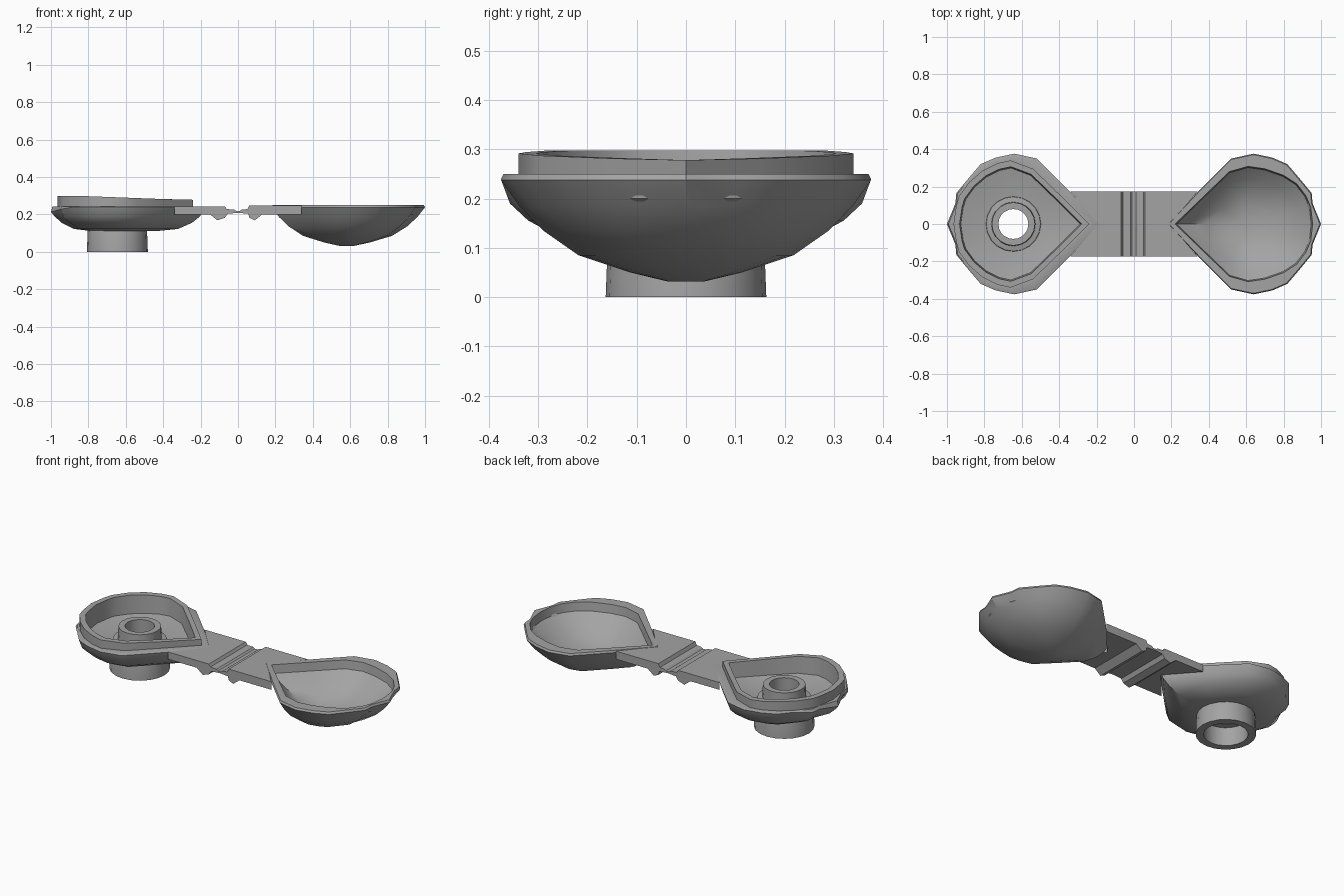
import bpy, bmesh, math
from mathutils import Vector

cube = bpy.data.objects.get("Cube")
if cube:
    bpy.data.objects.remove(cube, do_unlink=True)

grey = bpy.data.materials.new("plain_grey")
grey.use_nodes = True
colour = (0.37, 0.37, 0.37, 1)
grey.diffuse_color = colour
grey.node_tree.nodes["Principled BSDF"].inputs["Base Color"].default_value = colour


def finish(name, bm, angle):
    bmesh.ops.recalc_face_normals(bm, faces=bm.faces)
    mesh = bpy.data.meshes.new(name)
    bm.to_mesh(mesh)
    bm.free()
    mesh.materials.append(grey)
    obj = bpy.data.objects.new(name, mesh)
    bpy.context.collection.objects.link(obj)
    bpy.ops.object.select_all(action="DESELECT")
    obj.select_set(True)
    bpy.context.view_layer.objects.active = obj
    bpy.ops.object.shade_smooth_by_angle(angle=math.radians(angle))
    return obj


def loft(name, rings, closed=False, caps=False, angle=35):
    """Skin a stack of rings that share one point count."""
    bm = bmesh.new()
    loops = [[bm.verts.new(p) for p in ring] for ring in rings]
    pairs = list(zip(loops, loops[1:]))
    if closed:
        pairs.append((loops[-1], loops[0]))
    for a, b in pairs:
        n = len(a)
        for i in range(n):
            j = (i + 1) % n
            bm.faces.new((a[i], a[j], b[j], b[i]))
    if caps:
        bm.faces.new(loops[0])
        bm.faces.new(loops[-1])
    return finish(name, bm, angle)


def full(half):
    """Mirror half a teardrop outline across y = 0."""
    return half + [(x, -y) for x, y in reversed(half[1:-1])]


def ring(outline, scale, height, side, centre):
    pts = []
    for x, y in outline:
        px = centre + (x - centre) * scale
        z = height(px) if callable(height) else height
        pts.append(Vector((side * px, y * scale, z)))
    return pts


# Teardrop outlines, written for the +x end
outer = full([(.18, 0), (.34, .17), (.52, .35), (.64, .376), (.74, .355),
              (.82, .32), (.88, .25), (.95, .165), (.955, .11), (1, 0)])
cavity = full([(.22, 0), (.37, .145), (.51, .28), (.61, .308), (.70, .295),
               (.80, .26), (.87, .215), (.92, .15), (.945, .09), (.955, 0)])
lip = full([(.24, 0), (.39, .15), (.54, .295), (.66, .34), (.73, .325),
            (.81, .285), (.88, .225), (.935, .15), (.95, .10), (.965, 0)])

# Deep bowl on the +x end
bowl_out = [(.1, .032), (.3, .05), (.58, .085), (.77, .135), (.9, .185),
            (1, .238), (.985, .25)]
bowl_in = [(1, .25), (.98, .2), (.8, .15), (.55, .1), (.3, .075), (.1, .068)]
loft("bowl_shell",
     [ring(outer, s, z, 1, .58) for s, z in bowl_out] +
     [ring(cavity, s, z, 1, .58) for s, z in bowl_in], caps=True)


# Shallow shell with a raised lip on the -x end
def rim(x):
    return .24 - max(0, x - .9) * .27


def lip_top(x):
    return min(.298, .278 + max(0, x - .3) * .038)


HUB = .645


def hub_ring(z):
    pts = []
    for x, y in outer:
        d = Vector((x - HUB, y, 0)).normalized() * .1
        pts.append(Vector((-HUB - d.x, d.y, z)))
    return pts


under = [(.45, .112), (.68, .122), (.85, .155), (.95, .19), (1, rim), (.98, .243)]
raised = [(1, .243), (1, lip_top), (.9, lip_top), (.88, .19), (.6, .172)]
loft("lipped_shell",
     [hub_ring(.115)] +
     [ring(outer, s, z, -1, .62) for s, z in under] +
     [ring(lip, s, z, -1, .64) for s, z in raised] +
     [hub_ring(.165)])

# Hollow spout through the lipped shell
SIDES = 20
profile = [(.163, 0), (.158, .13), (.145, .175), (.118, .18), (.115, .25),
           (.08, .25), (.08, .11), (.12, .11), (.12, 0)]
loft("spout",
     [[Vector((-HUB + r * math.cos(a), r * math.sin(a), z))
       for a in (math.tau * i / SIDES for i in range(SIDES))]
      for r, z in profile], closed=True)

# Hinge strap: side profile swept across y, ends notched to fit the shells
top = [(-.34, .243), (-.07, .243), (-.06, .228), (-.02, .226), (-.01, .218),
       (.01, .218), (.02, .226), (.05, .228), (.06, .248), (.34, .248)]
bottom = [(.34, .2), (.13, .2), (.09, .168), (.06, .182), (.055, .204),
          (0, .208), (-.055, .204), (-.07, .182), (-.11, .168), (-.15, .2), (-.34, .2)]
sections = []
for y in (-.173, 0, .173):
    sections.append([Vector((math.copysign(.19, x) if y == 0 and abs(x) > .3 else x, y, z))
                     for x, z in top + bottom])
loft("hinge_strap", sections, caps=True, angle=20)
